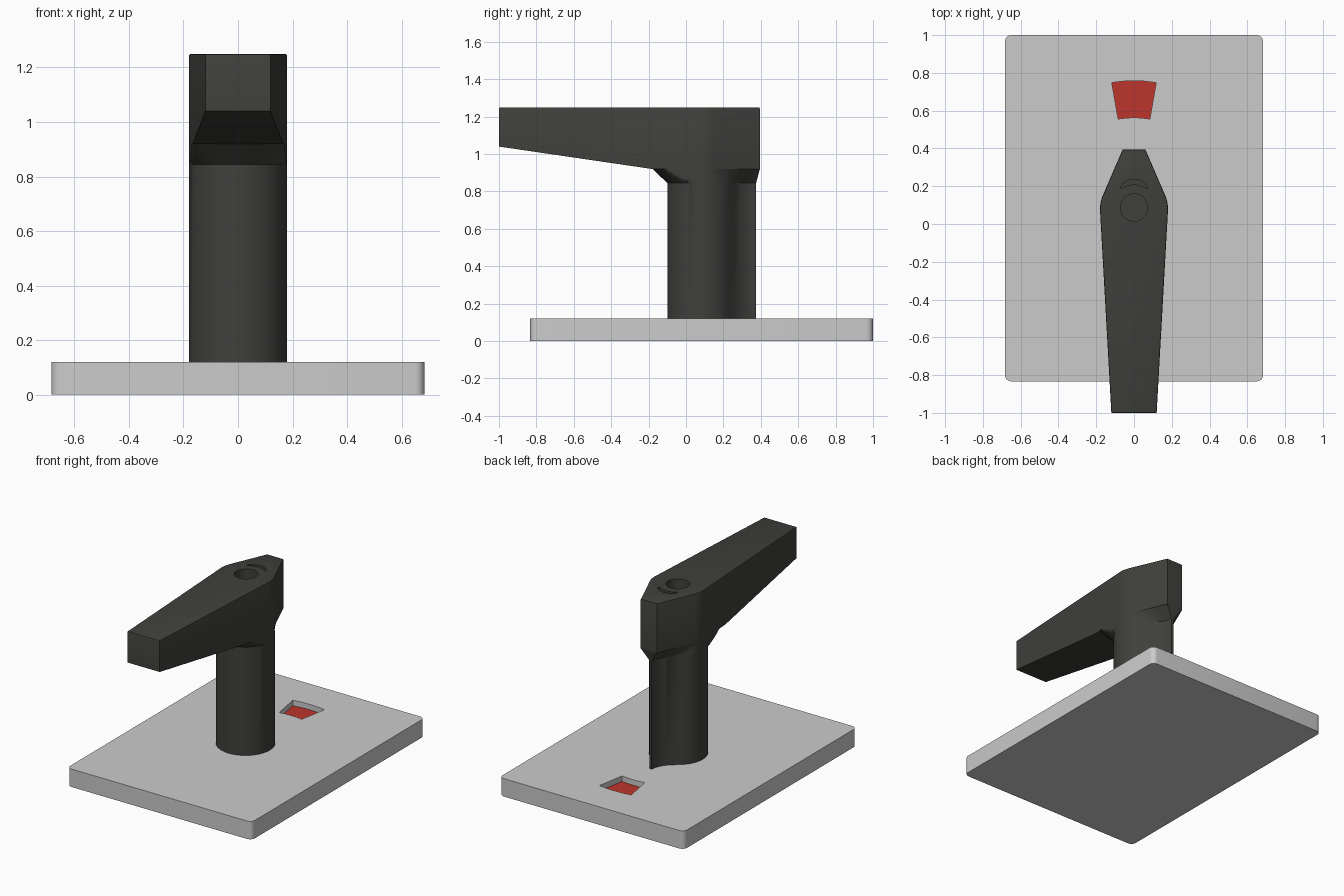
import bpy, bmesh
from math import sin, cos, radians

if "Cube" in bpy.data.objects:
    bpy.data.objects.remove(bpy.data.objects["Cube"])

CY = 0.08   # pivot axis of the handle (y)
R = 0.18    # shaft radius


def arc(r, a0, a1, n, cy=CY):
    return [(r * cos(radians(a0 + (a1 - a0) * i / n)),
             cy + r * sin(radians(a0 + (a1 - a0) * i / n))) for i in range(n + 1)]


def line(p, q, n):
    return [(p[0] + (q[0] - p[0]) * i / n, p[1] + (q[1] - p[1]) * i / n) for i in range(n + 1)]


def mirrored(half):
    return half + [(-x, y) for x, y in reversed(half) if x > 1e-5]


def activate(ob):
    bpy.ops.object.select_all(action='DESELECT')
    ob.select_set(True)
    bpy.context.view_layer.objects.active = ob


def finish(name, bm):
    bmesh.ops.recalc_face_normals(bm, faces=bm.faces)
    me = bpy.data.meshes.new(name)
    bm.to_mesh(me)
    bm.free()
    ob = bpy.data.objects.new(name, me)
    bpy.context.collection.objects.link(ob)
    activate(ob)
    bpy.ops.object.shade_smooth_by_angle(angle=radians(30))
    return ob


def loft(sections, name, split_y=None, bevel_above=None):
    """Join rings of (outline, height function), capped at both ends."""
    bm = bmesh.new()
    rings = [[bm.verts.new((x, y, h(y))) for x, y in pts] for pts, h in sections]
    n = len(rings[0])
    for a, b in zip(rings, rings[1:]):
        for i in range(n):
            bm.faces.new((a[i], a[(i + 1) % n], b[(i + 1) % n], b[i]))
    bm.faces.new(rings[0])
    bm.faces.new(rings[-1])
    if split_y is not None:
        bmesh.ops.connect_verts(bm, verts=[v for v in rings[0] if abs(v.co.y - split_y) < 1e-5])
    if bevel_above is not None:
        bmesh.ops.recalc_face_normals(bm, faces=bm.faces)
        edges = [e for e in bm.edges if min(v.co.z for v in e.verts) > bevel_above
                 and e.calc_face_angle() > radians(30)]
        bmesh.ops.bevel(bm, geom=edges, offset=0.007, segments=2, profile=0.5, affect='EDGES')
    return finish(name, bm)


def prism(pts, z0, z1, name):
    return loft([(pts, lambda y: z0), (pts, lambda y: z1)], name)


def cut(ob, cutter):
    activate(ob)
    m = ob.modifiers.new("cut", 'BOOLEAN')
    m.object, m.operation, m.solver = cutter, 'DIFFERENCE', 'EXACT'
    bpy.ops.object.modifier_apply(modifier=m.name)
    bpy.data.objects.remove(cutter)
    bpy.ops.object.shade_smooth_by_angle(angle=radians(30))


def paint(ob, mat):
    ob.data.materials.clear()
    ob.data.materials.append(mat)


red = bpy.data.materials.new("red")
red.diffuse_color = (0.50, 0.035, 0.025, 1)
red.use_nodes = True
red.node_tree.nodes["Principled BSDF"].inputs["Base Color"].default_value = red.diffuse_color
black = bpy.data.materials.new("black_plastic")
black.diffuse_color = (0.05, 0.05, 0.045, 1)
black.use_nodes = True
black.node_tree.nodes["Principled BSDF"].inputs["Base Color"].default_value = black.diffuse_color

# Base plate with rounded corners
r, w, y0, y1 = 0.035, 0.684, -0.833, 1.0
corners = [(w - r, y1 - r, 0), (r - w, y1 - r, 90), (r - w, y0 + r, 180), (w - r, y0 + r, 270)]
outline = [(cx + x, cy + y) for cx, cy, a in corners for x, y in arc(r, a, a + 90, 6, 0)]
plate = prism(outline, 0, 0.12, "base_plate")

# Indicator window and its red floor
window = arc(0.678, 80, 100, 8) + arc(0.483, 100, 80, 8)
cut(plate, prism(window, 0.075, 0.2, "window_cutter"))
paint(prism(window, 0.06, 0.083, "red_indicator"), red)

# Shaft: round in front, S-shaped flanks running to a narrow rear fin
side0, side1 = (0.12, -1.0), arc(R, -3, -3, 1)[0]


def side_x(y):
    return min(R, side0[0] + (y - side0[1]) / (side1[1] - side0[1]) * (side1[0] - side0[0]))


flank = arc(R, 0, 45, 10)[1:]
ctrl = (flank[-1], (0.09, 0.244), (0.015, 0.28), (0.008, 0.375))
for i in range(1, 11):
    t = i / 10
    k = ((1 - t) ** 3, 3 * t * (1 - t) ** 2, 3 * t * t * (1 - t), t ** 3)
    flank.append(tuple(sum(a * p[j] for a, p in zip(k, ctrl)) for j in (0, 1)))
flank.append((0, 0.375))
rear = (arc(R, 0, 23, 10)[1:] + line(arc(R, 23, 23, 1)[0], (0.06, 0.395), 10)[1:] + [(0, 0.395)])


# Collar rings: cone clipped by the grip sides in front, blend to the grip outline behind
def ring(t):
    front = [(0, CY - R - 0.08 * t)] + arc(R + 0.08 * t, -90, 0, 32)[1:]
    front = [(min(x, side_x(y)), y) for x, y in front]
    back = [(a + (c - a) * t, b + (d - b) * t) for (a, b), (c, d) in zip(flank, rear)]
    return mirrored(front + back)


levels = [(ring(0), lambda y: 0.115)]
for i in range(7):
    levels.append((ring(i / 6), lambda y, z=0.845 + 0.076 * i / 6: z))
paint(loft(levels, "shaft"), black)

# Grip: tapered lever with sloping underside
grip_pts = mirrored([side0, (side_x(-0.18), -0.18)] + arc(R, -3, 23, 8) + [(0.06, 0.395)])
grip = loft([(grip_pts, lambda y: 0.92 + max(0, -0.18 - y) / 0.82 * 0.12),
             (grip_pts, lambda y: 1.25)], "grip", split_y=-0.18, bevel_above=1.1)

# Screw hole and crescent mark in the top of the grip
cut(grip, prism(arc(0.072, 0, 352.5, 47, 0.087), 1.16, 1.4, "hole_cutter"))
crescent = arc(0.083, 30, 150, 14, 0.153) + arc(0.118, 126, 54, 12, 0.091)
cut(grip, prism(crescent, 1.22, 1.4, "crescent_cutter"))
paint(grip, black)
